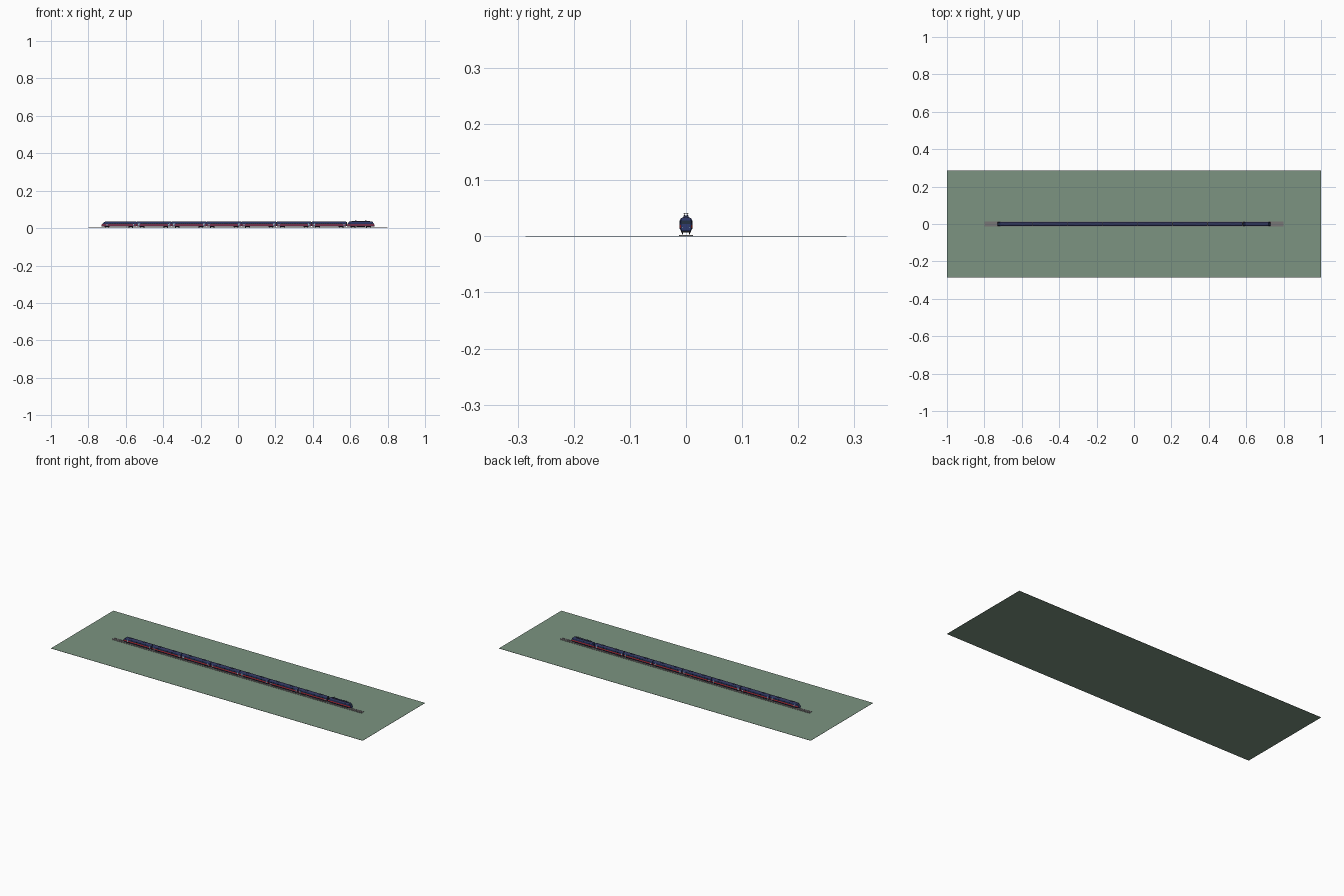
import bpy, bmesh, math
from mathutils import Matrix, Vector

if "Cube" in bpy.data.objects:
    bpy.data.objects.remove(bpy.data.objects["Cube"])


def mat(name, r, g, b):
    m = bpy.data.materials.new(name)
    m.diffuse_color = (r, g, b, 1)
    m.use_nodes = True
    m.node_tree.nodes["Principled BSDF"].inputs["Base Color"].default_value = m.diffuse_color
    return m


GRASS = mat("grass green", 0.20, 0.295, 0.22)
BALLAST = mat("ballast grey", 0.19, 0.18, 0.18)
STEEL = mat("rail steel", 0.30, 0.30, 0.32)
NAVY = mat("navy", 0.022, 0.035, 0.13)
ROOF = mat("roof blue", 0.03, 0.035, 0.10)
RED = mat("red", 0.55, 0.025, 0.03)
DARK = mat("underframe dark", 0.025, 0.025, 0.03)
GLASS = mat("window glass", 0.015, 0.025, 0.045)
PALE = mat("pale blue", 0.35, 0.52, 0.62)


def finish(name, bm, *mats):
    bmesh.ops.recalc_face_normals(bm, faces=bm.faces[:])
    me = bpy.data.meshes.new(name)
    bm.to_mesh(me)
    bm.free()
    for m in mats:
        me.materials.append(m)
    ob = bpy.data.objects.new(name, me)
    bpy.context.collection.objects.link(ob)
    return ob


def boxes(name, m, items):
    """One object from boxes given as (centre, size)."""
    bm = bmesh.new()
    for c, s in items:
        bmesh.ops.create_cube(bm, size=1, matrix=Matrix.Translation(c) @ Matrix.Diagonal((*s, 1)))
    return finish(name, bm, m)


def bar(bm, a, b, r):
    a, b = Vector(a), Vector(b)
    rot = (b - a).to_track_quat('Z', 'Y').to_matrix().to_4x4()
    bmesh.ops.create_cone(bm, cap_ends=True, segments=6, radius1=r, radius2=r,
                          depth=(b - a).length, matrix=Matrix.Translation((a + b) / 2) @ rot)


# Ground and track
boxes("ground", GRASS, [((0, 0, 0.0005), (2, 0.572, 0.001))])
boxes("ballast_bed", BALLAST, [((0, 0, 0.0016), (1.6, 0.025, 0.0012))])
boxes("sleepers", BALLAST, [((-0.795 + i * 0.01, 0, 0.0024), (0.004, 0.021, 0.0006)) for i in range(160)])
boxes("rails", STEEL, [((0, s * 0.006, 0.0033), (1.6, 0.0008, 0.0014)) for s in (-1, 1)])

# Half cross-section (y, z) of a coach, from floor to roof
PROFILE = [(0.0085, 0.0095), (0.0108, 0.0125), (0.0112, 0.0145), (0.0112, 0.0205),
           (0.0110, 0.0285), (0.0095, 0.0318), (0.0055, 0.0342), (0.0, 0.035)]


def body(name, x0, x1, nose0=0.0, nose1=0.0):
    """Loft the profile; a nose leans the end back and narrows it."""
    ring = PROFILE + [(-y, z) for y, z in PROFILE[-2::-1]]
    stations = [(x0, nose0, 1), (x0 + nose0 * 0.5, nose0 * 0.7, 0) if nose0 else None,
                (x1 - nose1 * 0.5, -nose1 * 0.7, 0) if nose1 else None, (x1, -nose1, 1)]
    bm = bmesh.new()
    rings = []
    for st in filter(None, stations):
        x, lean, tip = st
        vs = []
        for y, z in ring:
            t = max(0, (z - 0.018) / 0.017)
            w = 0.82 if tip and lean else 1
            top = z - 0.002 * t if tip and lean else z
            vs.append(bm.verts.new((x + lean * t, y * w, top)))
        rings.append(vs)
    n = len(ring)
    for a, b in zip(rings, rings[1:]):
        for i in range(n):
            j = (i + 1) % n
            f = bm.faces.new((a[i], a[j], b[j], b[i]))
            k = min(i, n - 2 - i)
            # Colour band by height on the profile
            f.material_index = 3 if i == n - 1 else {2: 1, 5: 2, 6: 2}.get(k, 0)
    for r in (rings[0], rings[-1]):
        bm.faces.new(r)
    return finish(name, bm, NAVY, RED, ROOF, DARK)


def windshield(name, x, d, nose):
    """Sloped glass plate across the nose; d points outward."""
    bm = bmesh.new()
    vs = []
    for z, w in ((0.0225, 0.0082), (0.0295, 0.0076)):
        t = (z - 0.018) / 0.017
        xx = x - d * nose * t + d * 0.0008
        vs.append([bm.verts.new((xx, s * w, z - 0.002 * t)) for s in (-1, 1)])
    bm.faces.new((vs[0][0], vs[0][1], vs[1][1], vs[1][0]))
    finish(name, bm, GLASS)
    boxes(name + "_lamps", PALE, [((x + d * 0.0003, s * 0.006, 0.0165), (0.0008, 0.002, 0.0012)) for s in (-1, 1)])


def bogie(name, x, r=0.0036):
    boxes(name + "_frame", DARK, [((x, s * 0.0078, 0.0085), (0.026, 0.0014, 0.0028)) for s in (-1, 1)]
          + [((x, 0, 0.009), (0.007, 0.015, 0.003))])
    bm = bmesh.new()
    for dx in (-0.0095, 0.0095):
        bar(bm, (x + dx, -0.0065, 0.004 + r), (x + dx, 0.0065, 0.004 + r), 0.0008)
        for s in (-1, 1):
            bmesh.ops.create_cone(bm, cap_ends=True, segments=14, radius1=r, radius2=r, depth=0.0012,
                                  matrix=Matrix.Translation((x + dx, s * 0.0062, 0.004 + r))
                                  @ Matrix.Rotation(math.pi / 2, 4, 'X'))
    finish(name + "_wheels", bm, DARK)


# Seven coaches, the first with a driving cab
START, PITCH, GAP = -0.73, 0.1875, 0.004
for c in range(7):
    x0 = START + c * PITCH
    x1 = x0 + PITCH - GAP
    nose = 0.016 if c == 0 else 0
    n = f"coach_{c + 1}"
    body(n + "_body", x0, x1, nose)
    first = x0 + (0.042 if c == 0 else 0.022)
    last = x1 - 0.022
    count = 10 if c == 0 else 12
    step = (last - first) / count
    sides = (-1, 1)
    boxes(n + "_windows", GLASS, [((first + (i + 0.5) * step, s * 0.0111, 0.0247), (step * 0.78, 0.0009, 0.0052))
                                  for i in range(count) for s in sides])
    doors = [x1 - 0.012, x0 + (0.03 if c == 0 else 0.012)]
    boxes(n + "_doors", PALE, [((x, s * 0.0112, 0.0205), (0.007, 0.0007, 0.0145)) for x in doors for s in sides])
    boxes(n + "_door_windows", GLASS, [((x, s * 0.0115, 0.0242), (0.004, 0.0007, 0.005)) for x in doors for s in sides])
    boxes(n + "_underframe", DARK, [(((x0 + x1) / 2, 0, 0.009), (0.085, 0.016, 0.003))])
    boxes(n + "_roof_units", ROOF, [((x0 + f * PITCH, 0, 0.0348), (0.022, 0.009, 0.0016)) for f in (0.25, 0.72)])
    boxes(n + "_gangway", DARK, [((x1 + GAP / 2, 0, 0.0215), (GAP + 0.001, 0.014, 0.021))])
    for k, x in enumerate((x0 + 0.03, x1 - 0.027)):
        bogie(f"{n}_bogie_{k + 1}", x)
windshield("driving_cab_glass", START, -1, 0.016)

# Locomotive
L0, L1 = START + 7 * PITCH, 0.73
mid = (L0 + L1) / 2
body("locomotive_body", L0, L1, 0.01, 0.01)
windshield("locomotive_rear_glass", L0, -1, 0.01)
windshield("locomotive_front_glass", L1, 1, 0.01)
boxes("locomotive_cab_windows", GLASS, [((x, s * 0.0111, 0.0248), (0.006, 0.0009, 0.005))
                                        for x in (L0 + 0.0165, L1 - 0.0165) for s in (-1, 1)])
boxes("locomotive_grilles", DARK, [((mid + (i - 2.5) * 0.015, s * 0.0109, 0.0272), (0.012, 0.0009, 0.0022))
                                   for i in range(6) for s in (-1, 1)])
boxes("locomotive_underframe", DARK, [((mid, 0, 0.009), (0.045, 0.017, 0.004))])
boxes("locomotive_roof_equipment", ROOF, [((mid, 0, 0.0355), (0.10, 0.0095, 0.003))])
boxes("roof_insulators", PALE, [((mid + (i - 2) * 0.016, s * 0.002, 0.0374), (0.005, 0.0011, 0.0012))
                                for i in range(5) for s in (-1, 1)])
bogie("locomotive_bogie_1", L0 + 0.033, 0.0042)
bogie("locomotive_bogie_2", L1 - 0.033, 0.0042)

# Folded pantographs on the locomotive roof
bm = bmesh.new()
for d in (-1, 1):
    base, knee, head = mid + d * 0.044, mid + d * 0.02, mid + d * 0.042
    for s in (-1, 1):
        bar(bm, (base, s * 0.003, 0.037), (knee, s * 0.002, 0.0388), 0.0004)
        bar(bm, (knee, s * 0.002, 0.0388), (head, s * 0.002, 0.041), 0.0004)
    bar(bm, (head, -0.0045, 0.0413), (head, 0.0045, 0.0413), 0.0005)
finish("pantographs", bm, DARK)
